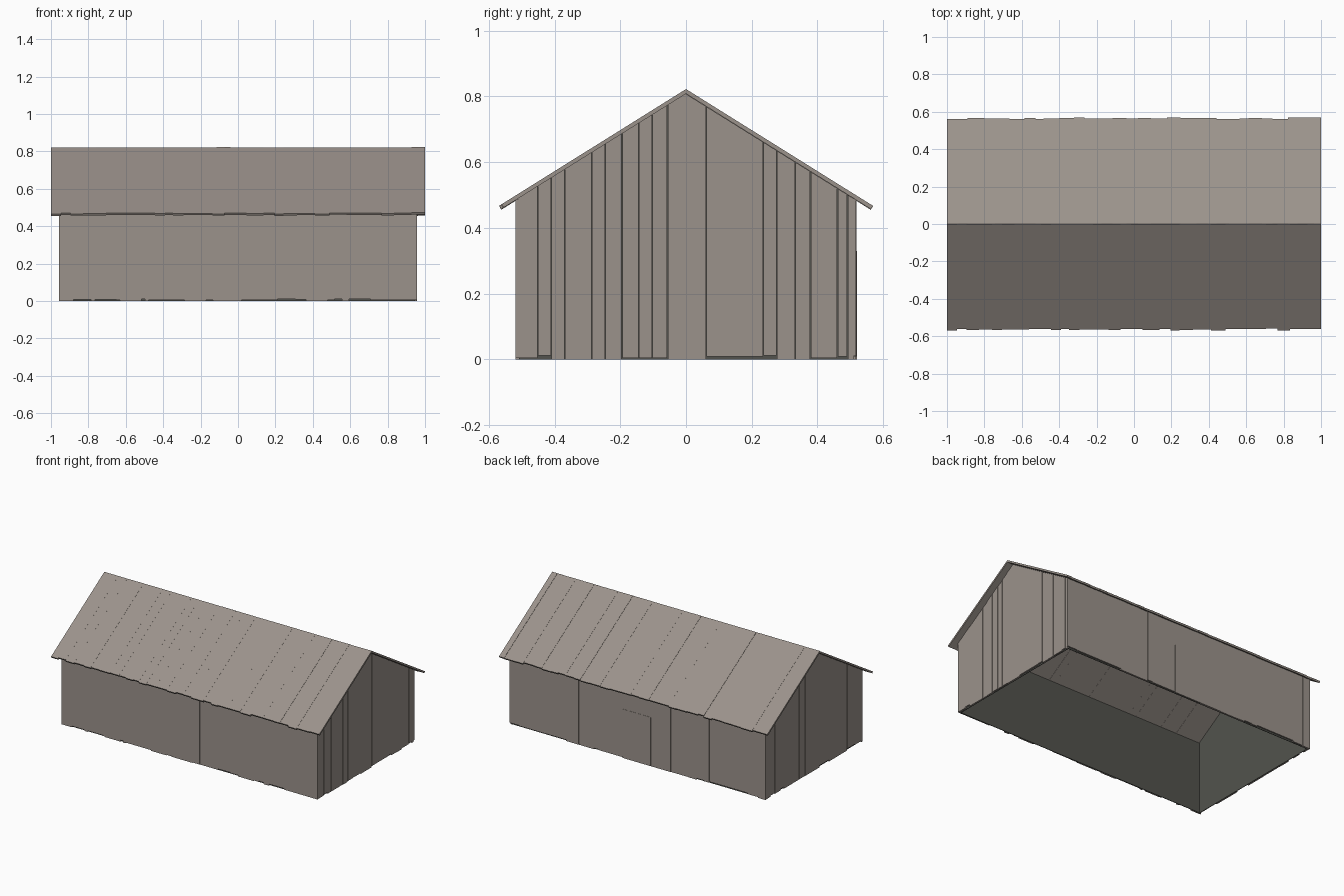
import bpy, bmesh, math, random
from mathutils import Matrix, Vector

random.seed(4)
cube = bpy.data.objects.get("Cube")
if cube:
    bpy.data.objects.remove(cube, do_unlink=True)


def make_material(name, color):
    mat = bpy.data.materials.new(name)
    mat.use_nodes = True
    mat.diffuse_color = color
    mat.node_tree.nodes["Principled BSDF"].inputs["Base Color"].default_value = color
    return mat


weathered_wood = make_material("weathered wood", (0.33, 0.29, 0.26, 1))
dark_lining = make_material("dark lining", (0.084, 0.086, 0.074, 1))

HALF_LENGTH, HALF_WIDTH = 0.946, 0.508      # inner shell
RIDGE, EAVE_Y, EAVE_Z = 0.822, 0.567, 0.468  # roof top surface
ROOF_THICK = 0.012
PITCH = math.atan2(RIDGE - EAVE_Z, EAVE_Y)
WALL_TOP = 0.486
X, Y, Z = Vector((1, 0, 0)), Vector((0, 1, 0)), Vector((0, 0, 1))


def frame(u, v, w, origin):
    """Matrix whose axes run across, along and out of a surface."""
    m = Matrix((u, v, w)).transposed().to_4x4()
    m.translation = origin
    return m


def add_prism(bm, outline, low, high, matrix):
    rings = [[bm.verts.new(matrix @ Vector((u, v, w))) for u, v in outline]
             for w in (low, high)]
    bm.faces.new(rings[0])
    bm.faces.new(rings[1])
    n = len(outline)
    for i in range(n):
        j = (i + 1) % n
        bm.faces.new((rings[0][i], rings[0][j], rings[1][j], rings[1][i]))


def finish(name, bm, mat):
    bmesh.ops.recalc_face_normals(bm, faces=bm.faces)
    mesh = bpy.data.meshes.new(name)
    bm.to_mesh(mesh)
    bm.free()
    mesh.materials.append(mat)
    obj = bpy.data.objects.new(name, mesh)
    bpy.context.collection.objects.link(obj)


def flat_top(u):
    return WALL_TOP


def gable_top(u):
    return RIDGE - ROOF_THICK / math.cos(PITCH) - abs(u) * math.tan(PITCH)


def board_outline(a, b, bottom, top):
    points = [(a, bottom), (b, bottom), (b, top(b))]
    if a < 0 < b:
        points.append((0, top(0)))
    return points + [(a, top(a))]


def plank_wall(name, half, joints, top, matrix, gap):
    """Boards with uneven feet and slightly uneven faces."""
    edges = [(p / 50 - 1) * half for p in [0] + joints + [100]]
    bm = bmesh.new()
    for a, b in zip(edges, edges[1:]):
        foot = random.choice((0, 0, 0.004, 0.008, 0.011))
        outline = board_outline(a + gap, b - gap, foot, top)
        add_prism(bm, outline, 0, random.uniform(0.008, 0.011), matrix)
    finish(name, bm, weathered_wood)


def lining(name, half, top, matrix):
    bm = bmesh.new()
    add_prism(bm, board_outline(-half, half, 0, top), -0.004, 0, matrix)
    finish(name, bm, dark_lining)


front = frame(X, Z, -Y, -Y * HALF_WIDTH)
back = frame(-X, Z, Y, Y * HALF_WIDTH)
right_end = frame(Y, Z, X, X * HALF_LENGTH)
left_end = frame(-Y, Z, -X, -X * HALF_LENGTH)

# Plank joints as percentages along each wall
front_joints = [4, 9, 10, 16, 17, 23, 24, 25, 35, 41, 43, 51, 54, 61,
                66, 69, 75, 77, 79, 81, 87]
back_joints = [4, 13, 22, 27, 33, 35, 44, 55, 63, 70, 73, 76, 78, 83, 93, 97]
east_joints = [6, 10, 14, 22, 26, 31, 36, 40, 44.5, 56, 73, 77, 82.5, 87, 95, 98]
west_joints = [5, 9, 15, 19, 28, 35, 41, 49, 56, 66, 76, 85, 93]

# Walls and their dark inner shell
for name, half, joints, top, matrix, gap in (
        ("front_wall", HALF_LENGTH, front_joints, flat_top, front, 0),
        ("back_wall", HALF_LENGTH, back_joints, flat_top, back, 0),
        ("east_gable", HALF_WIDTH, east_joints, gable_top, right_end, 0.001),
        ("west_gable", HALF_WIDTH, west_joints, gable_top, left_end, 0.001)):
    outer = half + (0.011 if top is flat_top else 0.004)
    plank_wall(name, outer, joints, top, matrix, gap)
    lining(name + "_lining", half, top, matrix)

# Flush door in the back wall
bm = bmesh.new()
add_prism(bm, [(-0.11, 0), (0.1, 0), (0.1, 0.33), (-0.11, 0.33)], 0.004, 0.0115, back)
finish("back_door", bm, weathered_wood)

# Roof boards running from ridge to ragged eaves
slope = math.hypot(EAVE_Y, RIDGE - EAVE_Z)
for name, side in (("front_roof", -1), ("back_roof", 1)):
    down = Vector((0, side * math.cos(PITCH), -math.sin(PITCH)))
    out = Vector((0, side * math.sin(PITCH), math.cos(PITCH)))
    matrix = frame(X, down, out, Z * RIDGE)
    widths = [random.uniform(0.6, 1.4) for _ in range(30)]
    bm = bmesh.new()
    a = -1.0
    for width in widths:
        b = a + 2 * width / sum(widths)
        length = slope + random.uniform(-0.008, 0.003)
        outline = [(a, 0), (b, 0), (b, length), (a, length)]
        lift = random.uniform(-0.002, 0)
        add_prism(bm, outline, lift - ROOF_THICK, lift, matrix)
        a = b
    finish(name, bm, weathered_wood)
